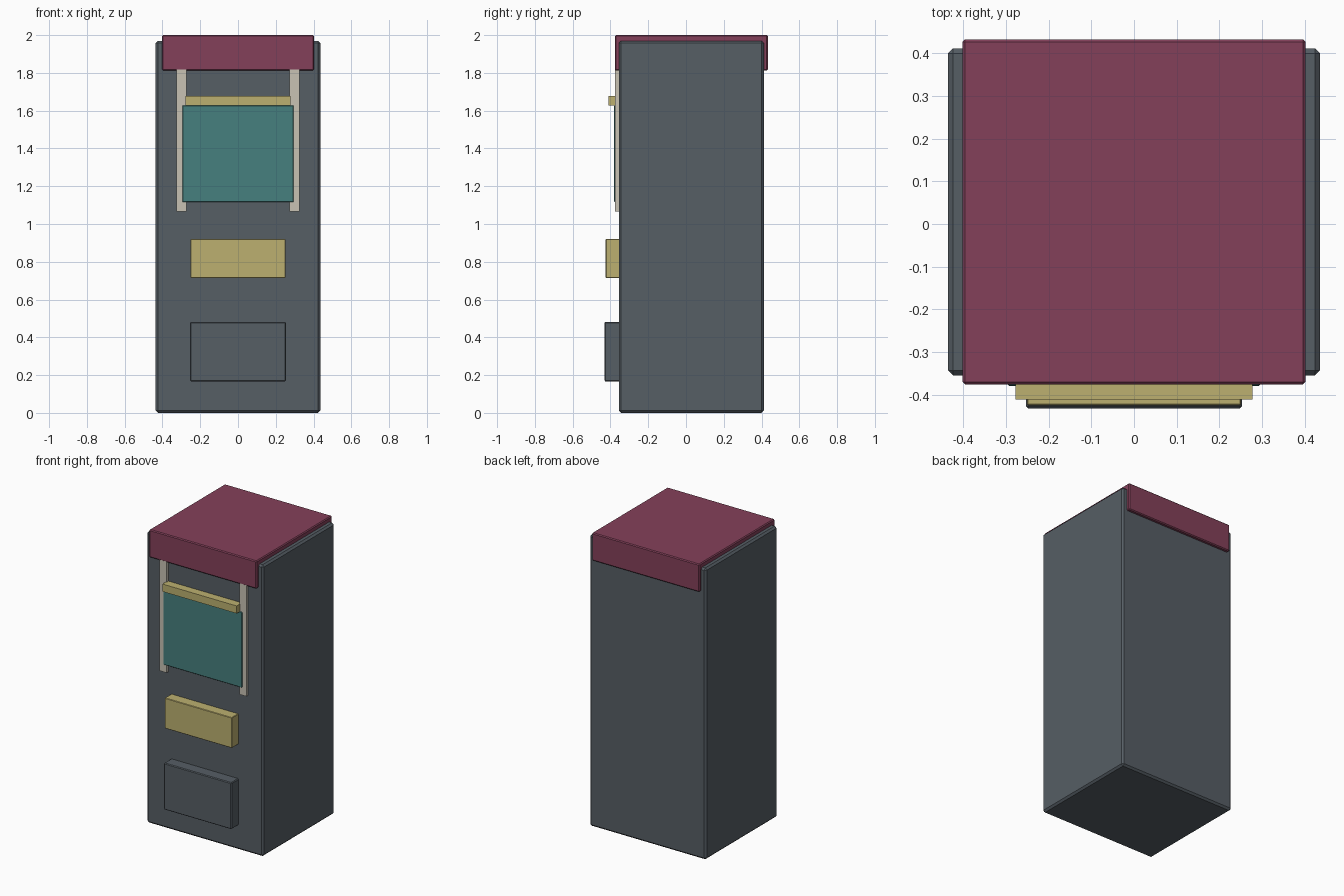
import bpy, bmesh

if "Cube" in bpy.data.objects:
    bpy.data.objects.remove(bpy.data.objects["Cube"])


def material(name, rgb):
    lin = [(c / 255 / 12.92) if c / 255 <= 0.04045 else ((c / 255 + 0.055) / 1.055) ** 2.4 for c in rgb]
    m = bpy.data.materials.new(name)
    m.diffuse_color = (*lin, 1)
    m.use_nodes = True
    m.node_tree.nodes["Principled BSDF"].inputs["Base Color"].default_value = m.diffuse_color
    return m


slate = material("slate grey", (86, 94, 101))
maroon = material("maroon", (132, 64, 90))
teal = material("teal", (70, 128, 126))
gold = material("pale gold", (188, 176, 112))
ivory = material("ivory", (200, 194, 180))


def box(name, x, y, z, mat, bevel=0.0):
    """Axis-aligned box from (min, max) ranges with an optional chamfer."""
    bm = bmesh.new()
    bmesh.ops.create_cube(bm, size=1)
    for v in bm.verts:
        v.co = [r[0] + (c + 0.5) * (r[1] - r[0]) for c, r in zip(v.co, (x, y, z))]
    me = bpy.data.meshes.new(name)
    bm.to_mesh(me)
    bm.free()
    me.materials.append(mat)
    ob = bpy.data.objects.new(name, me)
    bpy.context.collection.objects.link(ob)
    if bevel:
        mod = ob.modifiers.new("chamfer", 'BEVEL')
        mod.width = bevel
        mod.segments = 1
    return ob


# Cabinet and its overhanging top
box("cabinet", (-0.436, 0.436), (-0.355, 0.412), (0, 1.97), slate, 0.012)
box("top_cap", (-0.402, 0.402), (-0.376, 0.433), (1.812, 2.0), maroon, 0.006)

# Uprights either side of the screen
for side, s in (("left", -1), ("right", 1)):
    box(side + "_rail", tuple(sorted((s * 0.272, s * 0.325))), (-0.375, -0.34), (1.065, 1.84), ivory)

# Screen with the ledge above it
box("screen", (-0.295, 0.295), (-0.380, -0.34), (1.117, 1.628), teal, 0.003)
box("screen_ledge", (-0.278, 0.278), (-0.411, -0.34), (1.627, 1.678), gold)

# Control panel and lower hatch
box("control_panel", (-0.251, 0.251), (-0.425, -0.34), (0.714, 0.92), gold, 0.003)
box("lower_hatch", (-0.253, 0.253), (-0.432, -0.34), (0.167, 0.482), slate, 0.005)
